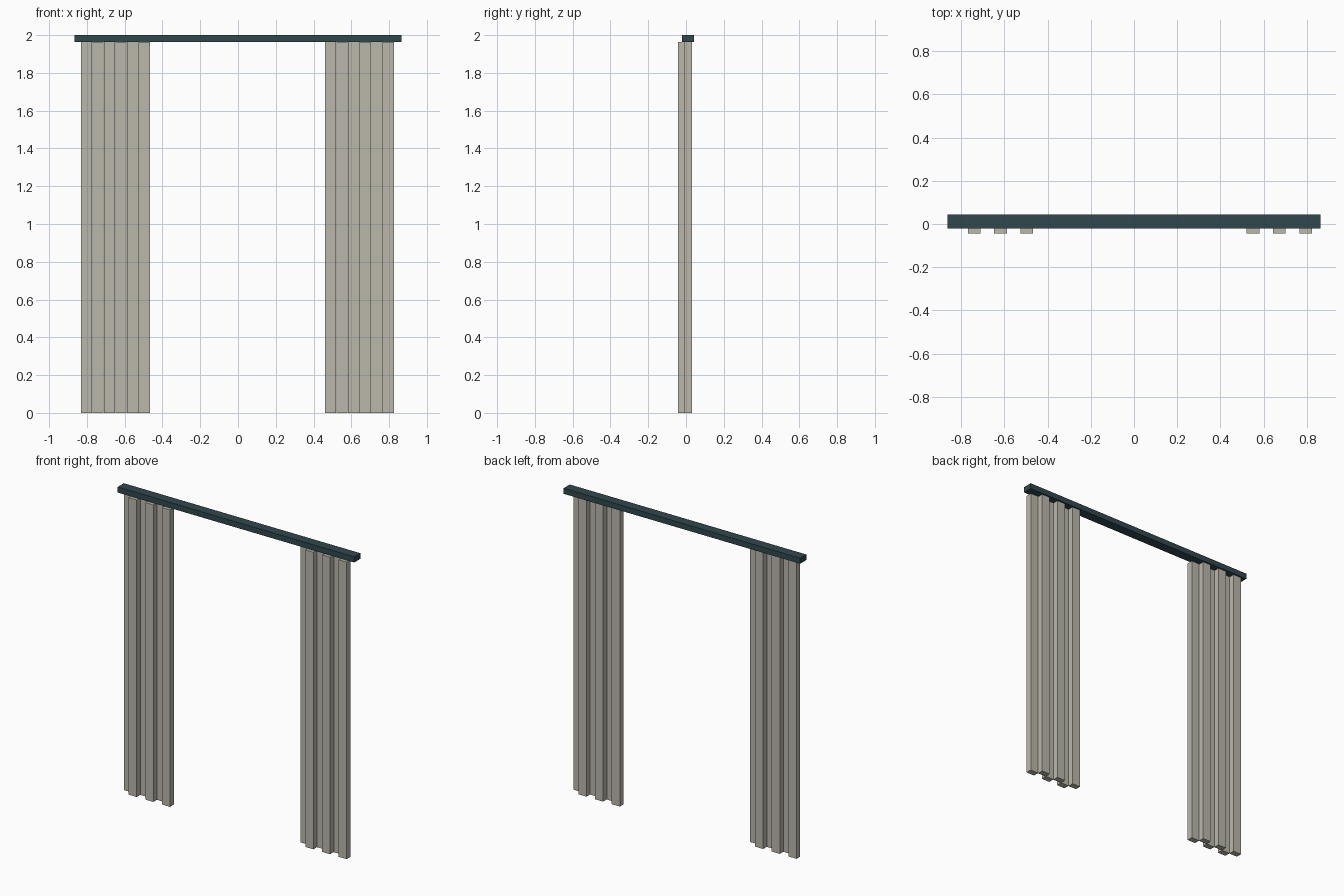
import bpy

if "Cube" in bpy.data.objects:
    bpy.data.objects.remove(bpy.data.objects["Cube"])

def material(name, color):
    m = bpy.data.materials.new(name)
    m.diffuse_color = color
    m.use_nodes = True
    m.node_tree.nodes["Principled BSDF"].inputs["Base Color"].default_value = m.diffuse_color
    return m

fabric = material("beige_fabric", (0.50, 0.48, 0.41, 1))
paint = material("dark_rail_paint", (0.03, 0.065, 0.075, 1))

def box(name, lo, hi, mat):
    center = [(a + b) / 2 for a, b in zip(lo, hi)]
    bpy.ops.mesh.primitive_cube_add(size=1, location=center)
    ob = bpy.context.object
    ob.name = name
    ob.scale = [b - a for a, b in zip(lo, hi)]
    bpy.ops.object.transform_apply(location=False, rotation=False, scale=True)
    ob.data.materials.append(mat)

# Overhead rail
box("curtain_rail", (-0.865, -0.021, 1.963), (0.865, 0.043, 2.0), paint)

# Two gathered curtains: six folds each, alternating back and front
PITCH, WIDTH, DEPTH = 0.061, 0.059, 0.039
for side, start in (("left", -0.831), ("right", 0.461)):
    for i in range(6):
        x = start + i * PITCH
        y = -0.043 if i % 2 else -0.006
        box(f"{side}_curtain_fold_{i + 1}", (x, y, 0), (x + WIDTH, y + DEPTH, 1.963), fabric)
